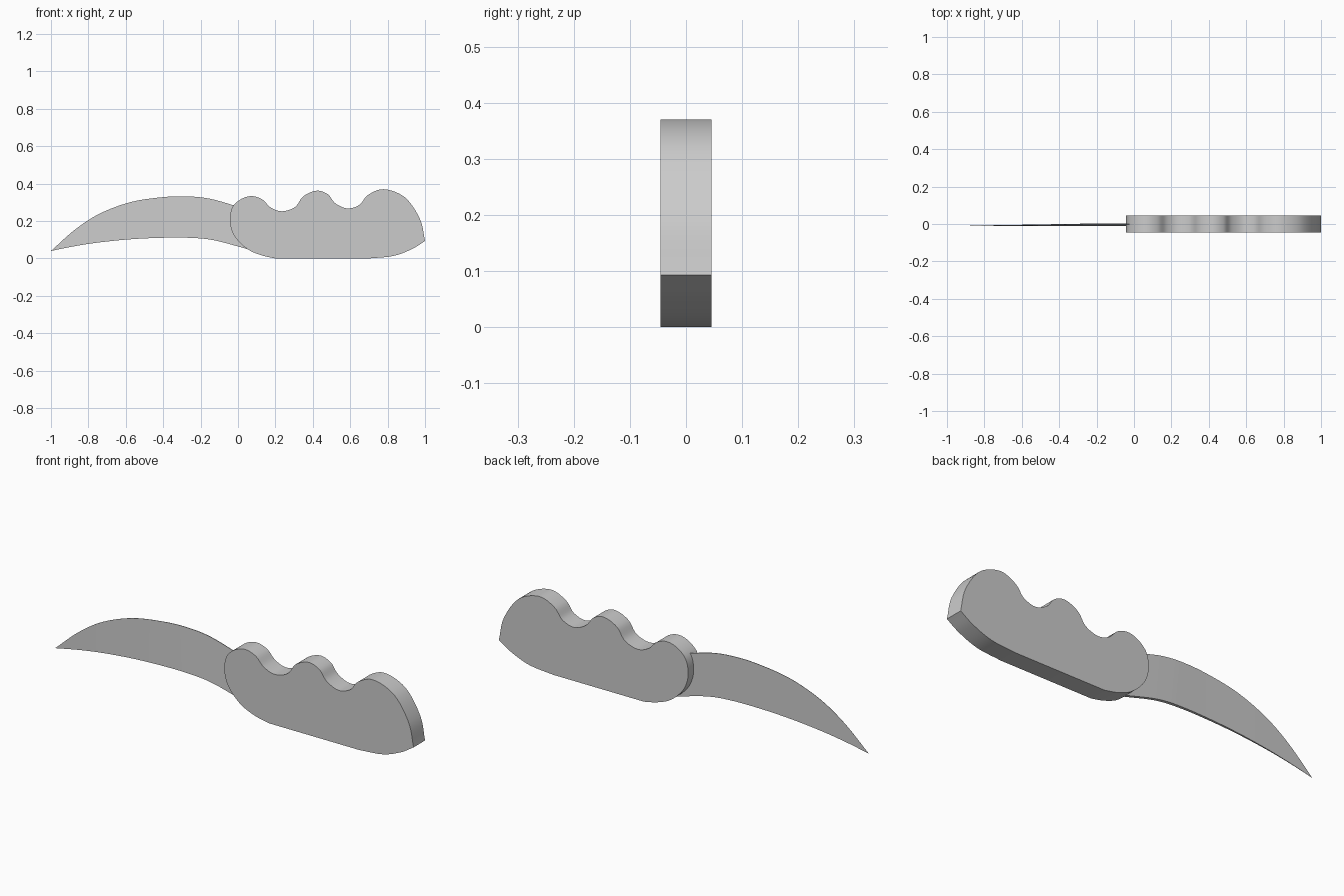
import bpy, bmesh, math
from mathutils import Vector

if "Cube" in bpy.data.objects:
    bpy.data.objects.remove(bpy.data.objects["Cube"])


def spline(points, steps=6):
    """Smooth open run through the given 2D points."""
    p = [Vector(q) for q in points]
    p = [2 * p[0] - p[1]] + p + [2 * p[-1] - p[-2]]
    out = []
    for a, b, c, d in zip(p, p[1:], p[2:], p[3:]):
        for i in range(steps):
            t = i / steps
            out.append(0.5 * (2 * b + (c - a) * t + (2 * a - 5 * b + 4 * c - d) * t * t
                              + (3 * b - a - 3 * c + d) * t ** 3))
    return out + [p[-2]]


def finish(name, bm):
    bmesh.ops.recalc_face_normals(bm, faces=bm.faces)
    mesh = bpy.data.meshes.new(name)
    bm.to_mesh(mesh)
    bm.free()
    obj = bpy.data.objects.new(name, mesh)
    bpy.context.collection.objects.link(obj)
    bpy.ops.object.select_all(action='DESELECT')
    obj.select_set(True)
    bpy.context.view_layer.objects.active = obj
    bpy.ops.object.shade_smooth_by_angle(angle=math.radians(30))
    return obj


# Handle: finger-groove profile, extruded across y
grip = spline([(0.2, 0), (0.128, 0.016), (0.053, 0.048), (-0.01, 0.107), (-0.038, 0.165),
               (-0.043, 0.225), (-0.026, 0.28), (0.02, 0.319), (0.075, 0.333), (0.13, 0.315),
               (0.175, 0.272), (0.235, 0.252), (0.305, 0.275), (0.35, 0.333), (0.42, 0.362),
               (0.48, 0.343), (0.52, 0.295), (0.585, 0.267), (0.65, 0.287), (0.695, 0.339),
               (0.78, 0.37), (0.893, 0.326), (0.973, 0.21), (1.0, 0.093)])
heel = spline([(1.0, 0.093), (0.93, 0.05), (0.83, 0.013), (0.7, 0.0)])
outline = grip + heel[1:]
bm = bmesh.new()
face = bm.faces.new([bm.verts.new((v.x, -0.0455, max(v.y, 0))) for v in outline])
new = bmesh.ops.extrude_face_region(bm, geom=[face])["geom"]
bmesh.ops.translate(bm, vec=(0, 0.091, 0),
                    verts=[g for g in new if isinstance(g, bmesh.types.BMVert)])
finish("handle", bm)

# Blade: wedge section lofted between the two curved edges, closing at the tip
upper = spline([(-1, 0.04), (-0.87, 0.155), (-0.738, 0.24), (-0.578, 0.30), (-0.417, 0.326),
                (-0.283, 0.332), (-0.15, 0.319), (0.0, 0.277)])
lower = spline([(-1, 0.04), (-0.87, 0.066), (-0.738, 0.086), (-0.578, 0.102), (-0.417, 0.11),
                (-0.257, 0.11), (-0.123, 0.096), (0.064, 0.046)])
bm = bmesh.new()
tip = bm.verts.new((-1, -0.012, 0.04))
rings = []
for i in range(1, len(upper)):
    t = min(1, 1.3 * i / (len(upper) - 1))
    u, l = upper[i], lower[i]
    rings.append([bm.verts.new((l.x, -0.012, l.y)),
                  bm.verts.new((l.x, -0.012 + 0.015 * t, l.y)),
                  bm.verts.new((u.x, -0.012 + 0.013 * t, u.y)),
                  bm.verts.new((u.x, -0.012 + 0.010 * t, u.y))])
for k in range(4):
    n = (k + 1) % 4
    bm.faces.new((tip, rings[0][k], rings[0][n]))
    for a, b in zip(rings, rings[1:]):
        bm.faces.new((a[k], b[k], b[n], a[n]))
bm.faces.new(rings[-1])
finish("blade", bm)
